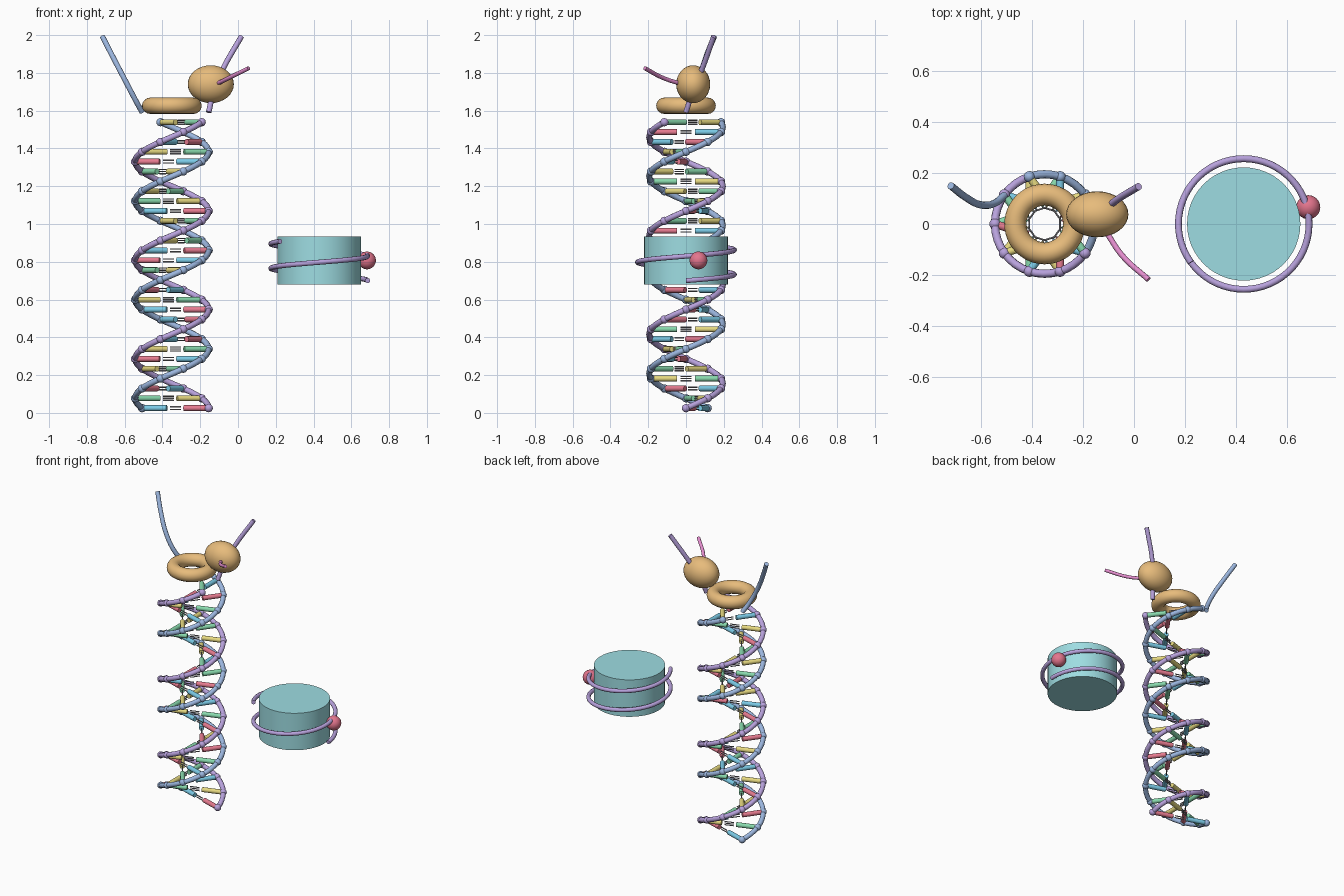
import bpy, bmesh, math
from mathutils import Vector, Matrix

if "Cube" in bpy.data.objects:
    bpy.data.objects.remove(bpy.data.objects["Cube"])

def material(name, rgb):
    m = bpy.data.materials.new(name)
    m.diffuse_color = (*rgb, 1)
    m.use_nodes = True
    m.node_tree.nodes["Principled BSDF"].inputs["Base Color"].default_value = m.diffuse_color
    return m

PURPLE = material("strand_purple", (0.48, 0.36, 0.72))
BLUE = material("strand_blue", (0.33, 0.47, 0.74))
ORANGE = material("enzyme_orange", (0.80, 0.50, 0.20))
TEAL = material("histone_teal", (0.34, 0.72, 0.76))
CRIMSON = material("linker_red", (0.78, 0.18, 0.27))
MAGENTA = material("rna_magenta", (0.78, 0.27, 0.62))
GREY = material("bond_grey", (0.35, 0.35, 0.38))
BASES = {"A": ("base_red", (0.80, 0.20, 0.28)), "T": ("base_blue", (0.20, 0.60, 0.80)),
         "G": ("base_green", (0.25, 0.70, 0.42)), "C": ("base_yellow", (0.80, 0.70, 0.22))}

def smooth(obj):
    bpy.ops.object.select_all(action="DESELECT")
    obj.select_set(True)
    bpy.context.view_layer.objects.active = obj
    bpy.ops.object.shade_smooth_by_angle(angle=math.radians(40))

def finish(bm, name, mat):
    me = bpy.data.meshes.new(name)
    bm.to_mesh(me)
    bm.free()
    me.materials.append(mat)
    obj = bpy.data.objects.new(name, me)
    bpy.context.collection.objects.link(obj)
    smooth(obj)
    return obj

def rod(bm, a, b, r, sides=12):
    d = b - a
    rot = d.to_track_quat("Z", "Y").to_matrix().to_4x4()
    bmesh.ops.create_cone(bm, cap_ends=True, segments=sides, radius1=r, radius2=r,
                          depth=d.length, matrix=Matrix.Translation((a + b) / 2) @ rot)

def tube(name, pts, r, mat, bezier=False):
    cu = bpy.data.curves.new(name, "CURVE")
    cu.dimensions = "3D"
    cu.bevel_depth, cu.bevel_resolution, cu.use_fill_caps = r, 3, True
    cu.resolution_u = 8
    sp = cu.splines.new("BEZIER" if bezier else "POLY")
    points = sp.bezier_points if bezier else sp.points
    points.add(len(pts) - 1)
    for p, co in zip(points, pts):
        if bezier:
            p.co = co
            p.handle_left_type = p.handle_right_type = "AUTO"
        else:
            p.co = (*co, 1)
    obj = bpy.data.objects.new(name, cu)
    bpy.context.collection.objects.link(obj)
    bpy.ops.object.select_all(action="DESELECT")
    obj.select_set(True)
    bpy.context.view_layer.objects.active = obj
    bpy.ops.object.convert(target="MESH")
    obj = bpy.context.view_layer.objects.active
    obj.data.materials.clear()
    obj.data.materials.append(mat)
    smooth(obj)

def ball(name, centre, radii, mat):
    bm = bmesh.new()
    bmesh.ops.create_uvsphere(bm, u_segments=32, v_segments=16, radius=1,
                              matrix=Matrix.Translation(centre) @ Matrix.Diagonal((*radii, 1)))
    finish(bm, name, mat)

# Double helix: ten base pairs per turn, second strand offset by 144 degrees
AXIS, R, RISE, Z0 = -0.35, 0.195, 0.0522, 0.025
SEQ = "ACTGCACTGAAGTCGATCAGACGCGACTAG"
PAIR = {"A": "T", "T": "A", "G": "C", "C": "G"}

def site(i, phase):
    a = math.radians(36 * i + phase)
    return Vector((AXIS + R * math.cos(a), R * math.sin(a), Z0 + RISE * i))

last = len(SEQ) - 1
for name, phase, mat in (("first", 0, PURPLE), ("second", 144, BLUE)):
    tube(name + "_backbone", [site(k / 4, phase) for k in range(last * 4 + 1)], 0.016, mat)
    bm = bmesh.new()
    for i in range(len(SEQ)):
        bmesh.ops.create_uvsphere(bm, u_segments=16, v_segments=8, radius=0.022,
                                  matrix=Matrix.Translation(site(i, phase)))
    finish(bm, name + "_backbone_nodes", mat)

# Base halves grouped by colour, with two or three bonds between them
groups = {k: bmesh.new() for k in BASES}
bonds = bmesh.new()
for i, base in enumerate(SEQ):
    a, b = site(i, 0), site(i, 144)
    rod(groups[base], a.lerp(b, 0.03), a.lerp(b, 0.37), 0.0155)
    rod(groups[PAIR[base]], b.lerp(a, 0.03), b.lerp(a, 0.37), 0.0155)
    for dz in ((-0.007, 0.007) if base in "AT" else (-0.011, 0, 0.011)):
        up = Vector((0, 0, dz))
        rod(bonds, a.lerp(b, 0.42) + up, a.lerp(b, 0.58) + up, 0.0035, 8)
for k, (name, rgb) in BASES.items():
    finish(groups[k], name, material(name, rgb))
finish(bonds, "hydrogen_bonds", GREY)

# Ring enzyme and polymerase body on top
bpy.ops.mesh.primitive_torus_add(location=(AXIS, 0, 1.626), major_radius=0.115, minor_radius=0.043,
                                 major_segments=48, minor_segments=16)
ring = bpy.context.object
ring.name = "ring_enzyme"
ring.data.materials.append(ORANGE)
smooth(ring)
ball("polymerase", (-0.144, 0.038, 1.74), (0.122, 0.09, 0.1), ORANGE)

# Separated single strands and the emerging transcript
tube("first_loose_strand", [(-0.155, 0, 1.592), (-0.13, 0.035, 1.7), (-0.08, 0.085, 1.82),
                            (0.018, 0.147, 1.993)], 0.0145, PURPLE, True)
tube("second_loose_strand", [(-0.508, 0.112, 1.592), (-0.545, 0.082, 1.66), (-0.60, 0.075, 1.765),
                             (-0.66, 0.105, 1.88), (-0.718, 0.15, 1.993)], 0.0145, BLUE, True)
tube("transcript", [(-0.14, 0.02, 1.735), (-0.1, -0.045, 1.748), (-0.045, -0.125, 1.775),
                    (0.057, -0.218, 1.825)], 0.011, MAGENTA, True)

# Histone drum with wrapped strand and linker ball
bm = bmesh.new()
rod(bm, Vector((0.43, 0, 0.68)), Vector((0.43, 0, 0.934)), 0.222, 48)
finish(bm, "histone_core", TEAL)
turns, steps = 1.6, 96
wrap = []
for k in range(steps + 1):
    t = turns * k / steps
    a = 2 * math.pi * t
    wrap.append((0.43 + 0.256 * math.cos(a), 0.256 * math.sin(a), 0.70 + 0.13 * t))
tube("wrapped_strand", wrap, 0.0135, PURPLE)
ball("linker_histone", (0.683, 0.066, 0.807), (0.047, 0.047, 0.047), CRIMSON)
